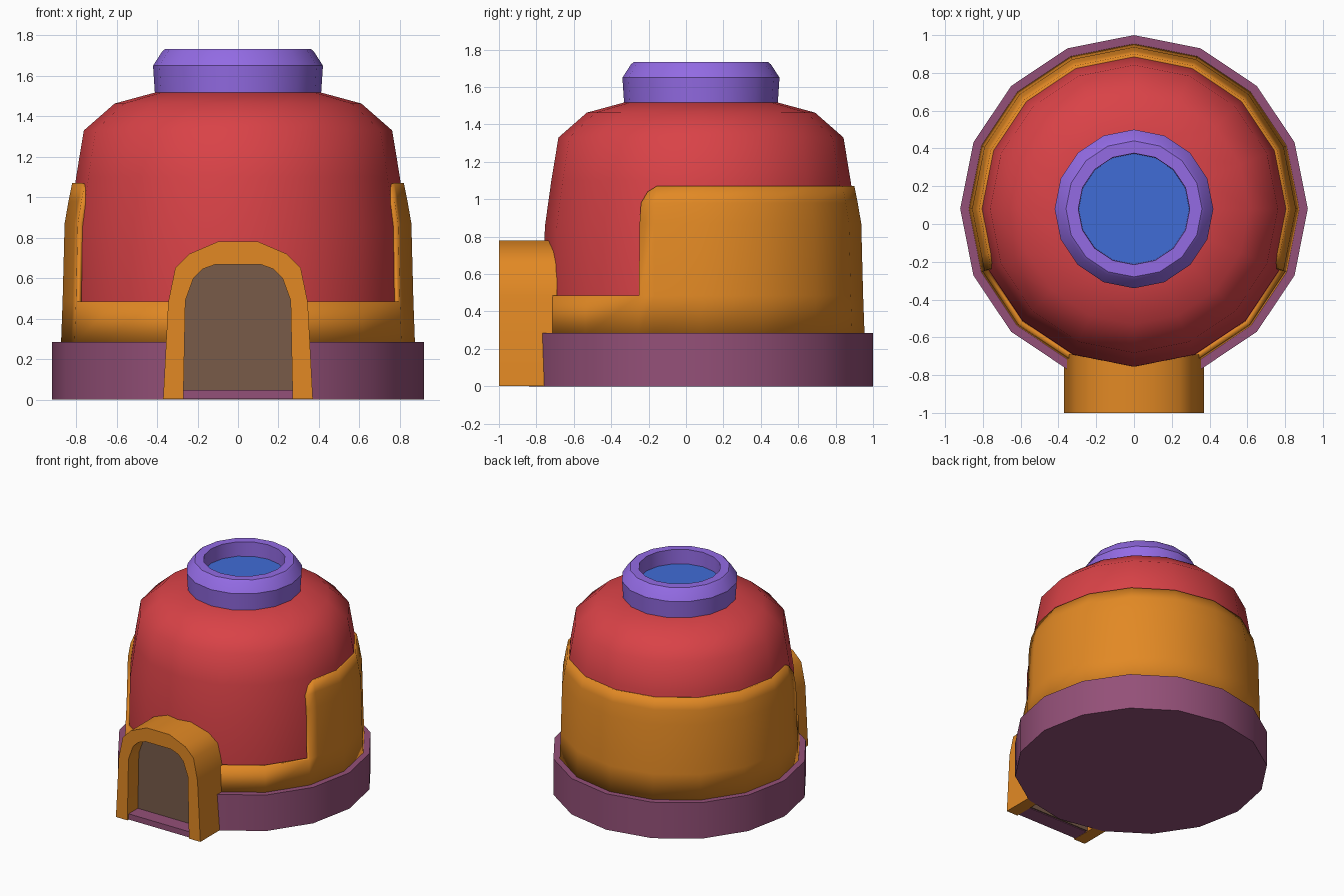
import bpy, bmesh, math

if "Cube" in bpy.data.objects:
    bpy.data.objects.remove(bpy.data.objects["Cube"])

CY, N = 0.08, 16          # hut centre in y, sides of all round parts


def mat(name, r, g, b):
    m = bpy.data.materials.new(name)
    lin = [((c / 255 + 0.055) / 1.055) ** 2.4 for c in (r, g, b)]
    m.diffuse_color = (*lin, 1)
    m.use_nodes = True
    m.node_tree.nodes["Principled BSDF"].inputs["Base Color"].default_value = m.diffuse_color
    return m


RED = mat("red", 217, 66, 71)
ORANGE = mat("orange", 226, 137, 36)
PLUM = mat("plum", 148, 80, 120)
VIOLET = mat("violet", 147, 107, 228)
BLUE = mat("blue", 64, 108, 214)
BROWN = mat("brown", 120, 91, 73)


def finish(name, bm, material, angle=40, recalc=True):
    if recalc:
        bmesh.ops.recalc_face_normals(bm, faces=bm.faces[:])
    me = bpy.data.meshes.new(name)
    bm.to_mesh(me)
    bm.free()
    me.materials.append(material)
    me.shade_smooth()
    me.set_sharp_from_angle(angle=math.radians(angle))
    ob = bpy.data.objects.new(name, me)
    bpy.context.collection.objects.link(ob)
    return ob


def lathe(name, profile, material, angle=40, ring=False):
    """Turn (radius, z) points; capped at the ends, or joined up as a ring."""
    bm = bmesh.new()
    loops = [[bm.verts.new((r * math.cos(math.tau * i / N),
                            CY + r * math.sin(math.tau * i / N), z))
              for i in range(N)] for r, z in profile]
    pairs = list(zip(loops, loops[1:]))
    if ring:
        pairs.append((loops[-1], loops[0]))
    else:
        bm.faces.new(loops[0])
        bm.faces.new(loops[-1])
    for a, b in pairs:
        for i in range(N):
            k = (i + 1) % N
            bm.faces.new((a[i], a[k], b[k], b[i]))
    return finish(name, bm, material, angle)


def box(name, x, y0, y1, z0, z1, material):
    bm = bmesh.new()
    bmesh.ops.create_cube(bm, size=1)
    for v in bm.verts:
        v.co = (v.co.x * 2 * x, y0 if v.co.y < 0 else y1, z0 if v.co.z < 0 else z1)
    return finish(name, bm, material)


# Round base, dome, chimney collar and its blue floor
lathe("base", [(0.92, 0), (0.92, 0.285)], PLUM)
lathe("dome", [(0.83, 0.2), (0.838, 0.5), (0.835, 0.85), (0.80, 1.1), (0.762, 1.33),
               (0.61, 1.463), (0.40, 1.52)], RED)
lathe("top_collar", [(0.41, 1.5), (0.42, 1.65), (0.375, 1.72), (0.36, 1.733),
                     (0.295, 1.733), (0.29, 1.5)], VIOLET, 30, ring=True)
lathe("collar_floor", [(0.295, 1.6), (0.295, 1.62)], BLUE)


# Wall band: low at the front, high round the back with rounded corners
def on_facet(r, deg, z):
    step = 360 / N
    off = math.radians(deg % step - step / 2)
    r *= math.cos(math.pi / N) / math.cos(off)
    a = math.radians(deg)
    return (r * math.cos(a), CY + r * math.sin(a), z)


rows = [(0.875, 0.27), (0.867, 0.485), (0.857, 0.87), (0.838, 0.98), (0.82, 1.07)]
angles = sorted([i * 22.5 for i in range(-1, 15)] + [-17, 197])
bm = bmesh.new()
grid = []
for a in angles:
    col = []
    for j, (r, z) in enumerate(rows):
        deg = a
        if j == 4 and a in (-22.5, 202.5):      # rounded corner
            deg, z = a + (2 if a < 0 else -2), 1.04
        col.append(bm.verts.new(on_facet(r, deg, z)))
    grid.append(col)
for i, a in enumerate(angles):
    k = (i + 1) % len(angles)
    for j in range(4 if a < 202.5 else 1):
        bm.faces.new((grid[i][j], grid[k][j], grid[k][j + 1], grid[i][j + 1]))
bmesh.ops.delete(bm, geom=[v for v in bm.verts if not v.link_faces], context='VERTS')
band = finish("wall_band", bm, ORANGE, 40, recalc=False)
solid = band.modifiers.new("thickness", 'SOLIDIFY')
solid.thickness, solid.offset = 0.034, -1

# Door arch, extruded from a mirrored half outline
outer = [(0.37, 0.002), (0.345, 0.48), (0.31, 0.65), (0.24, 0.72), (0.10, 0.78)]
inner = [(0.27, 0.002), (0.26, 0.49), (0.22, 0.60), (0.175, 0.645), (0.11, 0.668)]


def full(half):
    return half + [(-x, z) for x, z in reversed(half)]


bm = bmesh.new()
loops = [[bm.verts.new((x, y, z)) for x, z in full(h)]
         for h, y in ((outer, -1), (outer, -0.69), (inner, -0.69), (inner, -1))]
for a, b in zip(loops, loops[1:] + loops[:1]):
    for i in range(len(a) - 1):
        bm.faces.new((a[i], a[i + 1], b[i + 1], b[i]))
for i in (0, -1):
    bm.faces.new([lp[i] for lp in loops])
finish("door_arch", bm, ORANGE, 40)

# Door panel and sill inside the arch
bm = bmesh.new()
panel = bm.faces.new([bm.verts.new((x * 1.03, -0.87, z + 0.006)) for x, z in full(inner)])
ext = bmesh.ops.extrude_face_region(bm, geom=[panel])
for v in ext["geom"]:
    if isinstance(v, bmesh.types.BMVert):
        v.co.y += 0.02
finish("door", bm, BROWN)
box("door_sill", 0.272, -0.985, -0.86, 0.003, 0.048, PLUM)
